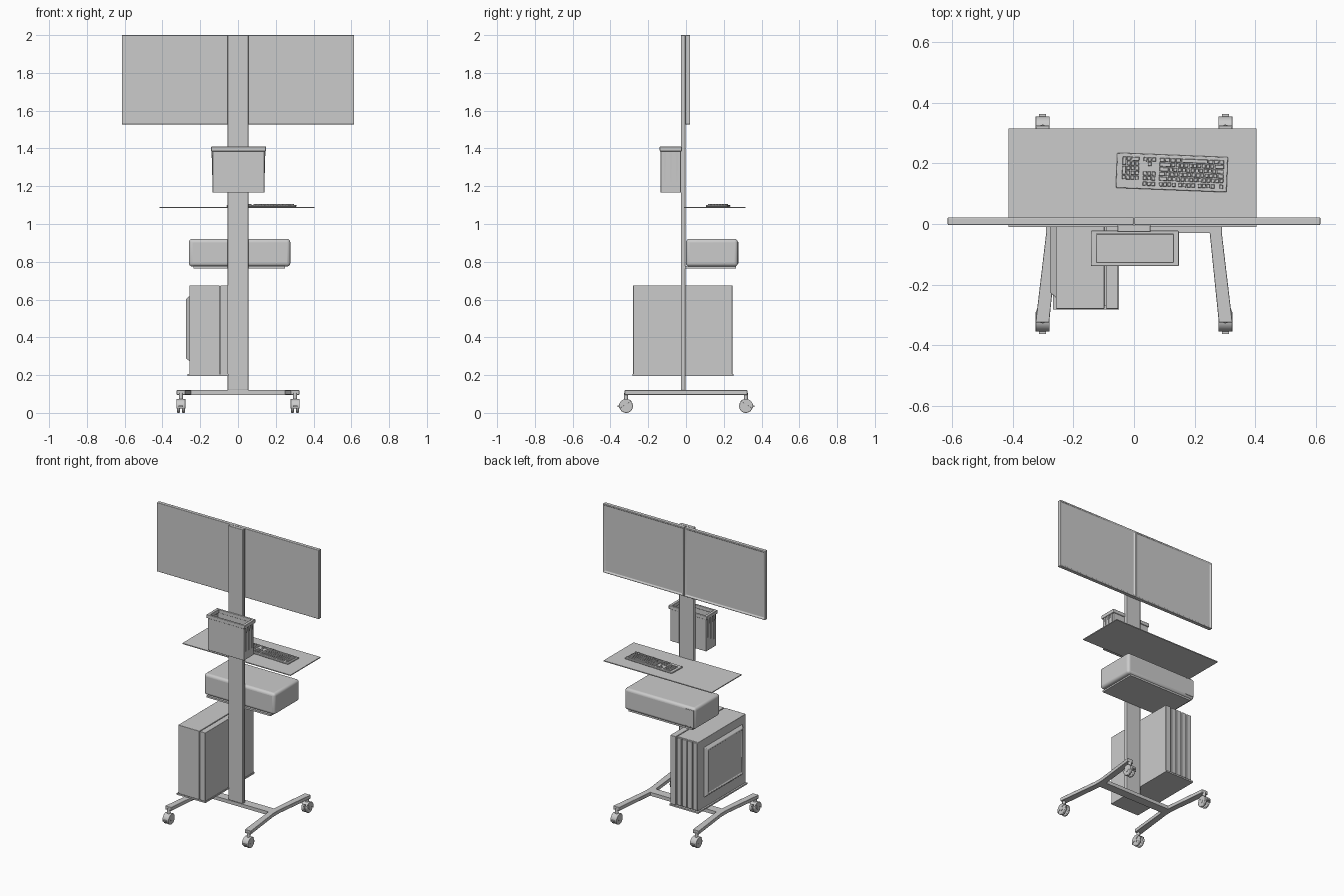
import bpy, bmesh
from math import pi, radians
from mathutils import Matrix, Vector

if "Cube" in bpy.data.objects:
    bpy.data.objects.remove(bpy.data.objects["Cube"])


def finish(name, bm, bevel=0, segs=3):
    bmesh.ops.recalc_face_normals(bm, faces=bm.faces)
    me = bpy.data.meshes.new(name)
    bm.to_mesh(me)
    bm.free()
    ob = bpy.data.objects.new(name, me)
    bpy.context.collection.objects.link(ob)
    if bevel:
        m = ob.modifiers.new("bevel", "BEVEL")
        m.width, m.segments, m.limit_method = bevel, segs, "ANGLE"
    bpy.ops.object.select_all(action="DESELECT")
    ob.select_set(True)
    bpy.context.view_layer.objects.active = ob
    bpy.ops.object.shade_smooth_by_angle(angle=radians(35))
    return ob


def add_box(bm, x, y, z):
    mid = Vector([(a + b) / 2 for a, b in (x, y, z)])
    size = [b - a for a, b in (x, y, z)]
    r = bmesh.ops.create_cube(bm, size=1, matrix=Matrix.Translation(mid) @ Matrix.Diagonal((*size, 1)))
    return r["verts"]


def box(name, x, y, z, bevel=0, segs=3):
    bm = bmesh.new()
    add_box(bm, x, y, z)
    return finish(name, bm, bevel, segs)


def facing(bm, d):
    bm.normal_update()
    return max(bm.faces, key=lambda f: f.normal.dot(Vector(d)) * 10 + f.calc_center_median().dot(Vector(d)))


def recess(bm, d, inset, depth, shrink=0):
    # inset the face that looks along d and push it inwards (negative = outwards)
    f = facing(bm, d)
    bmesh.ops.inset_region(bm, faces=[f], thickness=inset)
    if shrink:
        bmesh.ops.inset_region(bm, faces=[f], thickness=shrink)
    bmesh.ops.translate(bm, verts=f.verts, vec=Vector(d) * -depth)


def prism(name, pts, z0, z1, bevel=0):
    bm = bmesh.new()
    f = bm.faces.new([bm.verts.new((x, y, z0)) for x, y in pts])
    r = bmesh.ops.extrude_face_region(bm, geom=[f])
    bmesh.ops.translate(bm, vec=(0, 0, z1 - z0), verts=[v for v in r["geom"] if isinstance(v, bmesh.types.BMVert)])
    return finish(name, bm, bevel, 2)


def cylinder(name, r, h, loc, axis, bevel=0):
    rot = Matrix.Rotation(pi / 2, 4, "Y") if axis == "x" else Matrix.Identity(4)
    bm = bmesh.new()
    bmesh.ops.create_cone(bm, cap_ends=True, segments=32, radius1=r, radius2=r, depth=h,
                          matrix=Matrix.Translation(loc) @ rot)
    return finish(name, bm, bevel, 2)


# column
box("column", (-0.055, 0.055), (-0.027, -0.003), (0.12, 2.0), 0.003, 2)

# base: crossbar, splayed legs and casters
box("base_crossbar", (-0.27, 0.27), (-0.03, 0.03), (0.096, 0.12))
for s in (-1, 1):
    prism("side_leg", [(s * x, y) for x, y in (
        (0.28, -0.325), (0.25, -0.03), (0.25, 0.03), (0.28, 0.325),
        (0.325, 0.325), (0.29, 0.03), (0.29, -0.03), (0.325, -0.325))], 0.096, 0.12, 0.002)
    for t in (-1, 1):
        x, y = s * 0.302, t * 0.317
        for w in (-1, 1):
            cylinder("caster_wheel", 0.036, 0.015, (x + w * 0.013, y, 0.036), "x", 0.004)
        cylinder("caster_axle", 0.012, 0.046, (x, y, 0.036), "x")
        cylinder("caster_stem", 0.011, 0.05, (x, y, 0.08), "z")
        # hood: upper part of a drum over the wheels
        bm = bmesh.new()
        bmesh.ops.create_cone(bm, cap_ends=True, segments=32, radius1=0.038, radius2=0.038, depth=0.046,
                              matrix=Matrix.Translation((x, y, 0.036)) @ Matrix.Rotation(pi / 2, 4, "Y"))
        r = bmesh.ops.bisect_plane(bm, geom=bm.verts[:] + bm.edges[:] + bm.faces[:], plane_co=(x, y, 0.045),
                                   plane_no=(0, -t * 0.6, -1), clear_outer=True)
        bmesh.ops.holes_fill(bm, edges=[e for e in bm.edges if e.is_boundary])
        finish("caster_hood", bm, 0.004, 2)
        box("caster_brake", (x - 0.012, x + 0.012), sorted((y + t * 0.03, y + t * 0.046)), (0.03, 0.038))

# two screens facing the back
for s, side in ((-1, "left"), (1, "right")):
    bm = bmesh.new()
    add_box(bm, sorted((s * 0.0015, s * 0.615)), (-0.003, 0.022), (1.527, 2.0))
    recess(bm, (0, 1, 0), 0.013, 0.006, 0.004)
    finish(side + "_monitor", bm, 0.004, 3)

# storage bin
bm = bmesh.new()
add_box(bm, (-0.134, 0.139), (-0.134, -0.027), (1.166, 1.40))
recess(bm, (0, 0, 1), 0.006, 0.225)
finish("bin_body", bm, 0.002, 2)
for name, x, y in (("front", (-0.142, 0.148), (-0.139, -0.126)), ("back", (-0.142, 0.148), (-0.034, -0.022)),
                   ("left", (-0.142, -0.122), (-0.139, -0.022)), ("right", (0.128, 0.148), (-0.139, -0.022))):
    box("bin_rim_" + name, x, y, (1.385, 1.41), 0.003, 2)
for x0, d in ((-0.134, -1), (0.139, 1)):
    for y in (-0.112, -0.08, -0.048):
        # tapered rib under the rim
        bm = bmesh.new()
        verts = add_box(bm, sorted((x0 - d * 0.002, x0 + d * 0.006)), (y - 0.007, y + 0.007), (1.22, 1.386))
        for v in verts:
            if v.co.z < 1.3:
                v.co.x = x0 + (v.co.x - x0) * 0.2
                v.co.y = y + (v.co.y - y) * 0.4
        finish("bin_rib", bm)

# keyboard shelf
box("keyboard_shelf", (-0.415, 0.405), (-0.01, 0.315), (1.085, 1.091))

# keyboard, turned towards the user at the back
bm = bmesh.new()
add_box(bm, (-0.183, 0.183), (-0.058, 0.058), (0, 0.009))
kb = finish("keyboard_body", bm, 0.003, 2)
U, V = 0.0143, 0.0155
bm = bmesh.new()


def key(x, row, w=1, h=1):
    y = -0.048 + row * V
    vs = add_box(bm, (x + 0.001, x + w * U - 0.001), (y + 0.001, y + h * V - 0.001), (0.008, 0.015))
    mx, my = x + w * U / 2, y + h * V / 2
    for v in vs:
        if v.co.z > 0.012:
            v.co.x -= 0.0015 if v.co.x > mx else -0.0015
            v.co.y -= 0.0015 if v.co.y > my else -0.0015


rows = [[1.25] * 3 + [6.25] + [1.25] * 4, [2.25] + [1] * 10 + [2.75], [1.75] + [1] * 11 + [2.25],
        [1.5] + [1] * 12 + [1.5], [1] * 13 + [2]]
for r, widths in enumerate(rows):
    x = -0.172
    for w in widths:
        key(x, r, w)
        x += w * U
for k in (0, 2, 3, 4, 5, 6.5, 7.5, 8.5, 9.5, 11, 12, 13, 14):
    key(-0.172 + k * U, 5.2)
for k in range(3):
    key(0.053 + k * U, 0)
    for r in (3, 4, 5.2):
        key(0.053 + k * U, r)
    for r in range(1, 5):
        key(0.108 + k * U, r)
key(0.053 + U, 1)
key(0.108, 0, 2)
key(0.108 + 2 * U, 0)
key(0.108 + 3 * U, 0, 1, 2)
key(0.108 + 3 * U, 2, 1, 2)
key(0.108 + 3 * U, 4)
keys = finish("keyboard_keys", bm)
for ob in (kb, keys):
    ob.matrix_world = Matrix.Translation((0.125, 0.17, 1.091)) @ Matrix.Rotation(pi - 0.04, 4, "Z")

# printer on its shelf, with a seam near one end
box("printer_shelf", (-0.235, 0.25), (-0.005, 0.265), (0.765, 0.777))
box("printer_body", (-0.26, 0.277), (0, 0.275), (0.775, 0.921), 0.018, 4)
box("printer_end_panel", (-0.25, -0.186), (0.26, 0.277), (0.79, 0.906), 0.001, 1)

# computer tower: core, side slab, fascia strips
box("tower_tray", (-0.268, -0.05), (-0.282, 0.252), (0.195, 0.205))
box("tower_core", (-0.25, -0.06), (-0.27, 0.236), (0.205, 0.668))
box("tower_main_case", (-0.258, -0.098), (-0.28, 0.236), (0.205, 0.675), 0.002, 2)
box("tower_side_slab", (-0.093, -0.052), (-0.28, 0.245), (0.205, 0.675), 0.002, 2)
for i in range(4):
    x = -0.258 + i * 0.0405
    box("tower_front_strip", (x, x + 0.035), (0.23, 0.246), (0.21, 0.672), 0.003, 2)

# raised panel on the tower's outer side
bm = bmesh.new()
add_box(bm, (-0.276, -0.255), (-0.245, 0.175), (0.272, 0.62))
for v in bm.verts:
    if v.co.x < -0.27:
        v.co.y += 0.018 if v.co.y < 0 else -0.018
        v.co.z += 0.018 if v.co.z < 0.4 else -0.018
recess(bm, (-1, 0, 0), 0.012, 0.005, 0.004)
finish("tower_raised_panel", bm, 0.003, 2)
